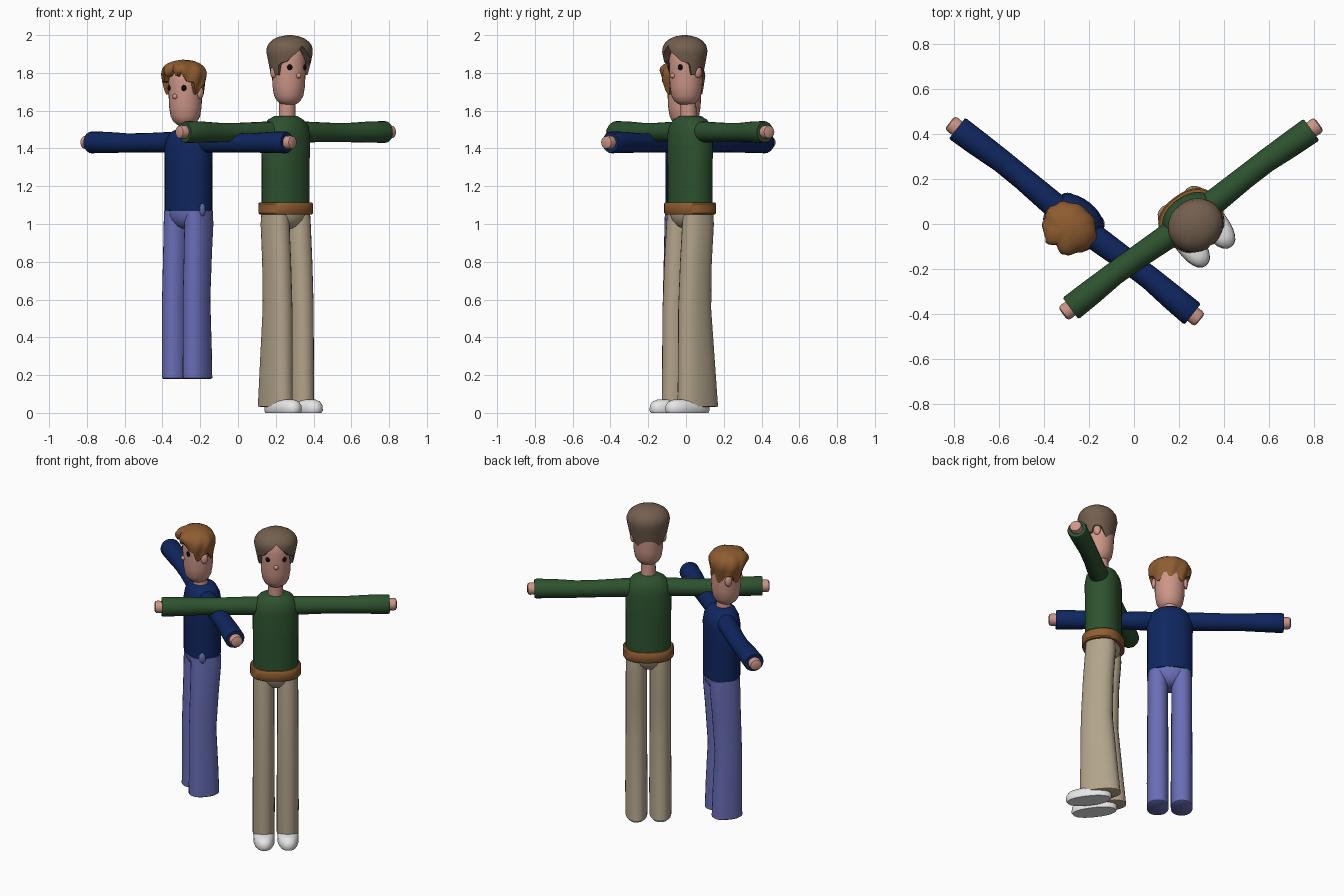
import bpy, bmesh, math
from mathutils import Matrix, Vector

if "Cube" in bpy.data.objects:
    bpy.data.objects.remove(bpy.data.objects["Cube"])


def material(name, r, g, b):
    m = bpy.data.materials.new(name)
    lin = [(c / 255 / 12.92) if c < 10 else ((c / 255 + 0.055) / 1.055) ** 2.4 for c in (r, g, b)]
    m.diffuse_color = (*lin, 1)
    m.use_nodes = True
    m.node_tree.nodes["Principled BSDF"].inputs["Base Color"].default_value = m.diffuse_color
    return m


SKIN = material("skin", 205, 150, 135)
BLACK = material("black", 10, 10, 10)
GREEN = material("green wool", 45, 82, 47)
BLUE = material("navy wool", 15, 38, 95)
PURPLE = material("violet denim", 105, 110, 183)
BEIGE = material("beige cloth", 178, 163, 138)
GINGER = material("ginger brown", 142, 92, 48)
BROWN = material("dull brown", 115, 95, 78)
WHITE = material("white", 232, 232, 232)


def finish(bm, name, mat, world):
    bmesh.ops.recalc_face_normals(bm, faces=bm.faces)
    bm.transform(world)
    me = bpy.data.meshes.new(name)
    bm.to_mesh(me)
    bm.free()
    me.materials.append(mat)
    ob = bpy.data.objects.new(name, me)
    bpy.context.collection.objects.link(ob)
    return ob


def skin_rings(bm, rings):
    """Bridge rings of points and cap both ends."""
    vs = [[bm.verts.new(p) for p in ring] for ring in rings]
    n = len(vs[0])
    for a, b in zip(vs, vs[1:]):
        for i in range(n):
            j = (i + 1) % n
            bm.faces.new((a[i], a[j], b[j], b[i]))
    bm.faces.new(vs[0])
    bm.faces.new(vs[-1])


def loft(name, rings, mat, world, axis="z", n=24, power=2.0):
    """rings: (position along axis, centre u, centre v, radius u, radius v)."""
    bm = bmesh.new()
    out = []
    for t, cu, cv, ru, rv in rings:
        ring = []
        for i in range(n):
            a = 2 * math.pi * i / n
            c, s = math.cos(a), math.sin(a)
            u = cu + ru * math.copysign(abs(c) ** (2 / power), c)
            v = cv + rv * math.copysign(abs(s) ** (2 / power), s)
            ring.append((u, v, t) if axis == "z" else (t, u, v))
        out.append(ring)
    skin_rings(bm, out)
    return finish(bm, name, mat, world)


def ball(name, loc, size, mat, world, seg=16):
    bm = bmesh.new()
    bmesh.ops.create_uvsphere(bm, u_segments=seg, v_segments=seg // 2 + 2, radius=1)
    bm.transform(Matrix.Translation(loc) @ Matrix.Diagonal((*size, 1)))
    return finish(bm, name, mat, world)


def lookup(table, x):
    for (x0, y0), (x1, y1) in zip(table, table[1:]):
        if x <= x1:
            return y0 + (y1 - y0) * (x - x0) / (x1 - x0)
    return table[-1][1]


def hair(name, edge, top, mid, rx, ry, mat, world, tousle=0.0, n=60, steps=8):
    """Cap of hair whose lower edge height depends on the angle from the face."""
    bm = bmesh.new()
    rings = []
    for k in range(steps + 2):
        ring = []
        for i in range(n):
            a = 2 * math.pi * i / n - math.pi
            low = lookup(edge, abs(math.degrees(a)))
            t = min(k, steps) / steps
            z = top - (top - low) * (0.004 + 0.996 * t ** 1.5)
            if z > mid:
                f = (1 - ((z - mid) / (top - mid)) ** 2.4) ** 0.5
            else:
                f = 1 - 1.6 * (mid - z)
            # loose locks and a forward quiff
            f *= 1 + tousle * (0.05 * math.sin(9 * a + 5 * t) * t
                               + 0.28 * math.exp(-(abs(a) - 0.35) ** 2 / 0.12) * math.sin(math.pi * t ** 0.8))
            if k > steps:
                f *= 0.6
            ring.append((rx * f * math.sin(a), -0.035 - ry * f * math.cos(a), z))
        rings.append(ring)
    skin_rings(bm, rings)
    return finish(bm, name, mat, world)


def person(tag, centre, angle, top, wool, trousers, arm_z, eye_z, shoulder, foot_z, leg_rings):
    w = Matrix.Translation((*centre, 0)) @ Matrix.Rotation(math.radians(angle), 4, "Z")

    # Sweater body with rounded shoulders
    s = shoulder
    loft(tag + "_torso", [(top, 0, 0, .133, .105), (1.3, 0, 0, .133, .105), (s - .10, 0, 0, .135, .105),
                          (s - .055, 0, 0, .125, .098), (s - .02, 0, 0, .098, .08), (s, 0, 0, .06, .055)],
         wool, w, n=32, power=2.2)
    # Hips
    loft(tag + "_hips", [(.975, 0, 0, .03, .04), (.99, 0, 0, .07, .07), (1.02, 0, 0, .108, .092),
                         (1.05, 0, 0, .124, .1), (1.085, 0, 0, .128, .102)], trousers, w)

    for side, label in ((-1, "right"), (1, "left")):
        # Sleeve, hand, trouser leg
        loft(f"{tag}_{label}_sleeve",
             [(side * x, y, arm_z + dz, r, r * .98) for x, y, dz, r in
              ((.05, 0, 0, .055), (.14, 0, 0, .056), (.3, .006, -.002, .052), (.42, .008, -.003, .052),
               (.55, .003, 0, .057), (.655, 0, 0, .059), (.665, 0, 0, .055))], wool, w, axis="x", n=20)
        loft(f"{tag}_{label}_hand", [(side * x, 0, arm_z, r, r * .95) for x, r in
                                     ((.64, .036), (.69, .038), (.702, .034), (.707, .022))],
             SKIN, w, axis="x", n=16)
        loft(f"{tag}_{label}_leg", [(z, side * .07, cy, hx, hy) for z, cy, hx, hy in leg_rings],
             trousers, w, n=24, power=2.3)
        # Eye and ear
        ball(f"{tag}_{label}_eye", (side * .046, -.099, eye_z), (.016, .012, .016), BLACK, w)
        ball(f"{tag}_{label}_ear", (side * .092, -.015, eye_z - .025), (.014, .022, .032), SKIN, w)

    # Neck, head, nose
    e = eye_z
    loft(tag + "_neck", [(s - .03, 0, -.012, .045, .045), (e - .15, 0, -.015, .042, .042)], SKIN, w, n=20)
    loft(tag + "_head", [(e + dz, 0, -.027, r, r) for dz, r in
                         ((-.2, .025), (-.193, .045), (-.178, .063), (-.15, .078), (-.1, .086), (-.03, .089),
                          (.04, .09), (.09, .082), (.12, .06), (.135, .03))], SKIN, w, n=28)
    ball(tag + "_nose", (0, -.114, e - .045), (.014, .016, .014), SKIN, w)
    return w


# Taller figure: green sweater, beige trousers, belt and shoes
w1 = person("tall", (.2525, .022), 36.6, 1.08, GREEN, BEIGE, 1.487, 1.83, 1.572, .03,
            [(.03, -.002, .05, .105), (.035, -.002, .064, .122), (.2, -.008, .065, .112), (.55, -.022, .063, .094),
             (.8, -.014, .062, .09), (1.0, 0, .062, .09), (1.07, 0, .058, .085)])
loft("tall_belt", [(1.05, 0, 0, .142, .115), (1.058, 0, 0, .149, .121), (1.107, 0, 0, .149, .121),
                   (1.115, 0, 0, .142, .115)], GINGER, w1, n=32, power=2.3)
for side, label in ((-1, "right"), (1, "left")):
    loft(f"tall_{label}_shoe", [(z, side * .07, -.07, hx, hy) for z, hx, hy in
                                ((0, .056, .128), (.012, .062, .136), (.04, .061, .133),
                                 (.06, .05, .118), (.07, .03, .09))], WHITE, w1, power=2.3)
hair("tall_hair", [(0, 1.945), (12, 1.915), (42, 1.86), (65, 1.85), (71, 1.79), (84, 1.79), (92, 1.83),
                   (118, 1.825), (135, 1.77), (180, 1.74)], 2.0, 1.91, .127, .116, BROWN, w1)

# Shorter figure: navy sweater, violet jeans
w2 = person("short", (-.262, .0125), -38.3, 1.07, BLUE, PURPLE, 1.432, 1.72, 1.505, .18,
            [(.18, -.012, .058, .082), (.185, -.012, .064, .09), (.35, -.014, .064, .086), (.6, -.02, .062, .08),
             (.85, -.008, .061, .085), (1.0, 0, .061, .09), (1.068, 0, .058, .088)])
ball("short_hem_fold", (.122, -.035, 1.075), (.012, .022, .036), PURPLE, w2, seg=10)
hair("short_hair", [(0, 1.815), (16, 1.775), (24, 1.80), (42, 1.755), (60, 1.75), (69, 1.685), (82, 1.69),
                    (92, 1.735), (112, 1.74), (128, 1.70), (142, 1.68), (155, 1.71), (180, 1.67)],
     1.87, 1.785, .125, .108, GINGER, w2, tousle=1.0)

# Smooth the rounded surfaces, keep hems and rims crisp
for ob in bpy.data.objects:
    ob.select_set(True)
    bpy.context.view_layer.objects.active = ob
bpy.ops.object.shade_smooth_by_angle(angle=math.radians(40))
